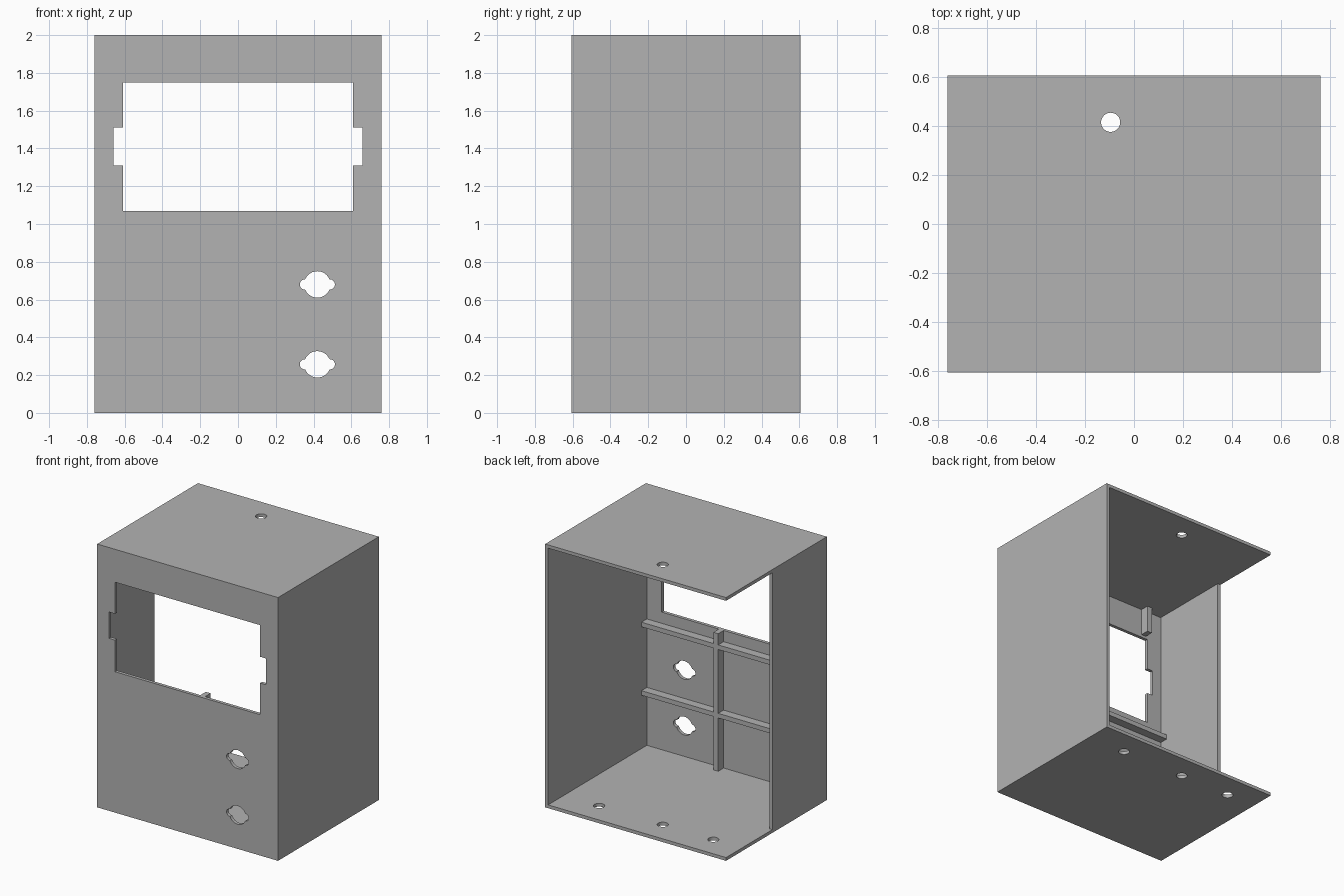
import bpy
import math

cube = bpy.data.objects.get("Cube")
if cube:
    bpy.data.objects.remove(cube, do_unlink=True)

# Plain grey plastic
GREY = (0.45, 0.45, 0.45, 1)
plastic = bpy.data.materials.new("grey plastic")
plastic.use_nodes = True
plastic.diffuse_color = GREY
plastic.node_tree.nodes["Principled BSDF"].inputs["Base Color"].default_value = GREY

W, D, H, T = 0.76, 0.605, 2.0, 0.025   # half width, half depth, height, wall
PANEL = -D + T                         # inner face of the front panel
RIB = PANEL + 0.065                    # back face of the ribs


def box(name, x, y, z):
    """Box spanning the given (low, high) ranges."""
    bpy.ops.mesh.primitive_cube_add(size=1)
    ob = bpy.context.object
    ob.name = name
    ob.location = [(a + b) / 2 for a, b in (x, y, z)]
    ob.scale = [b - a for a, b in (x, y, z)]
    bpy.ops.object.transform_apply(location=True, rotation=True, scale=True)
    ob.data.materials.append(plastic)
    return ob


def rod(name, at, radius, along_y=False):
    """Short cylinder used to cut a round hole."""
    turn = (math.pi / 2, 0, 0) if along_y else (0, 0, 0)
    bpy.ops.mesh.primitive_cylinder_add(vertices=32, radius=radius, depth=0.2,
                                        location=at, rotation=turn)
    ob = bpy.context.object
    ob.name = name
    bpy.ops.object.transform_apply(location=True, rotation=True, scale=True)
    ob.data.materials.append(plastic)
    return ob


def cut(target, cutter):
    cutter.hide_render = True
    mod = target.modifiers.new("cut", "BOOLEAN")
    mod.operation = "DIFFERENCE"
    mod.solver = "EXACT"
    mod.object = cutter
    bpy.context.view_layer.objects.active = target
    bpy.ops.object.modifier_apply(modifier=mod.name)
    bpy.data.objects.remove(cutter, do_unlink=True)


# Shell, hollow and open at the back, with one shortened side wall
shell = box("enclosure_shell", (-W, W), (-D, D), (0, H))
cut(shell, box("cavity", (T - W, W - T), (PANEL, 1), (T, H - T)))
cut(shell, box("side_gap", (-1, -0.6), (0.05, 1), (T, H - T)))

# Display window with a notch at each side
through = (-0.7, -0.5)
cut(shell, box("window", (-0.61, 0.61), through, (1.07, 1.75)))
cut(shell, box("window_notches", (-0.66, 0.66), through, (1.31, 1.51)))

# Two eared sockets in the front panel
for z in (0.68, 0.257):
    cut(shell, rod("socket", (0.42, -0.6, z), 0.07, True))
    for side in (-1, 1):
        cut(shell, rod("socket_ear", (0.42 + side * 0.066, -0.6, z), 0.027, True))

# Screw holes in the roof and the floor
for x, z in ((-0.095, H), (-0.095, 0), (0.44, 0), (-0.52, 0)):
    cut(shell, rod("screw_hole", (x, 0.414, z), 0.039))

# Stiffening ribs behind the front panel
box("upper_rail", (T - W, W - T), (PANEL, RIB), (0.95, 0.985))
box("lower_rail", (T - W, W - T), (PANEL, RIB), (0.43, 0.465))
box("upright_rib", (0.09, 0.13), (PANEL, RIB), (T, 1.07))

# Short posts hanging beside the window top
for name, x in (("right_post", -0.577), ("left_post", 0.577)):
    box(name, (x - 0.02, x + 0.02), (PANEL, RIB), (1.77, H - T))
